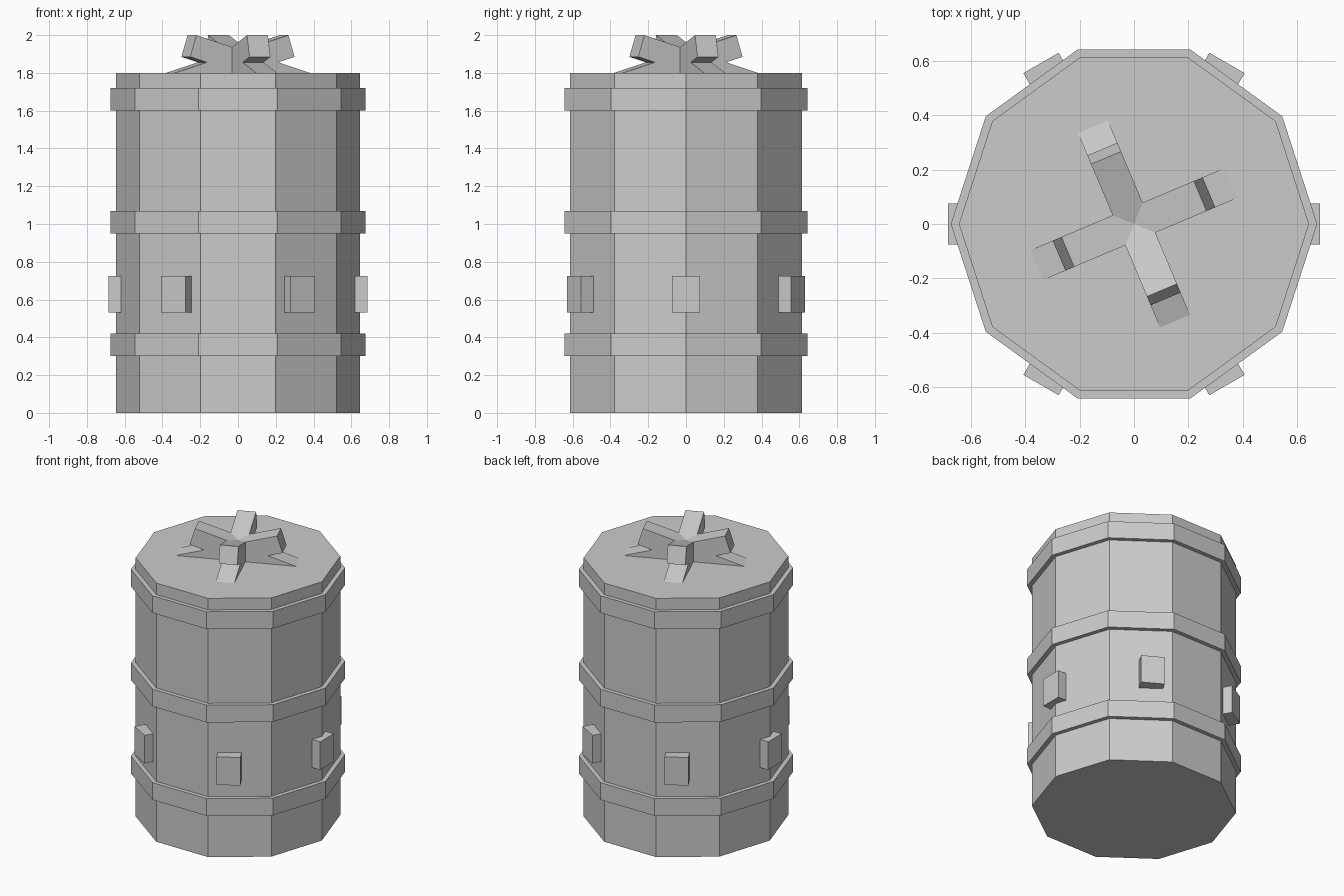
import bpy
from math import radians, cos, sin
from mathutils import Matrix

if "Cube" in bpy.data.objects:
    bpy.data.objects.remove(bpy.data.objects["Cube"])

SIDES = 10


def prism(name, radius, z0, z1):
    """Ten-sided upright prism with a corner pointing along +x."""
    bpy.ops.mesh.primitive_cylinder_add(vertices=SIDES, radius=radius, depth=z1 - z0,
                                        location=(0, 0, (z0 + z1) / 2),
                                        rotation=(0, 0, radians(-90)))
    bpy.context.object.name = name


def box(name, size, matrix):
    """Box of the given size placed by a matrix."""
    bpy.ops.mesh.primitive_cube_add(size=1)
    ob = bpy.context.object
    ob.name = name
    ob.data.transform(Matrix.Diagonal((*size, 1)))
    ob.matrix_world = matrix


# Barrel body
prism("barrel_body", 0.645, 0, 1.8)

# Three raised hoops
for i, z in enumerate((0.30, 0.95, 1.60)):
    prism(f"hoop_{i + 1}", 0.675, z, z + 0.12)

# Six blocks around the lower body
for i in range(6):
    m = (Matrix.Rotation(radians(60 * i), 4, 'Z')
         @ Matrix.Translation((0.635, 0, 0.628)))
    box(f"side_block_{i + 1}", (0.1, 0.15, 0.195), m)

# Handle: four tilted bars crossing on the lid, each rising on one side
# and sinking into the lid on the other
UP, DOWN = 0.295, 0.43
for i in range(4):
    m = (Matrix.Translation((0, 0, 1.856))
         @ Matrix.Rotation(radians(22.9 + 90 * i), 4, 'Z')
         @ Matrix.Rotation(radians(-17), 4, 'Y')
         @ Matrix.Translation(((UP - DOWN) / 2, 0, 0)))
    box(f"handle_bar_{i + 1}", (UP + DOWN, 0.12, 0.12), m)
